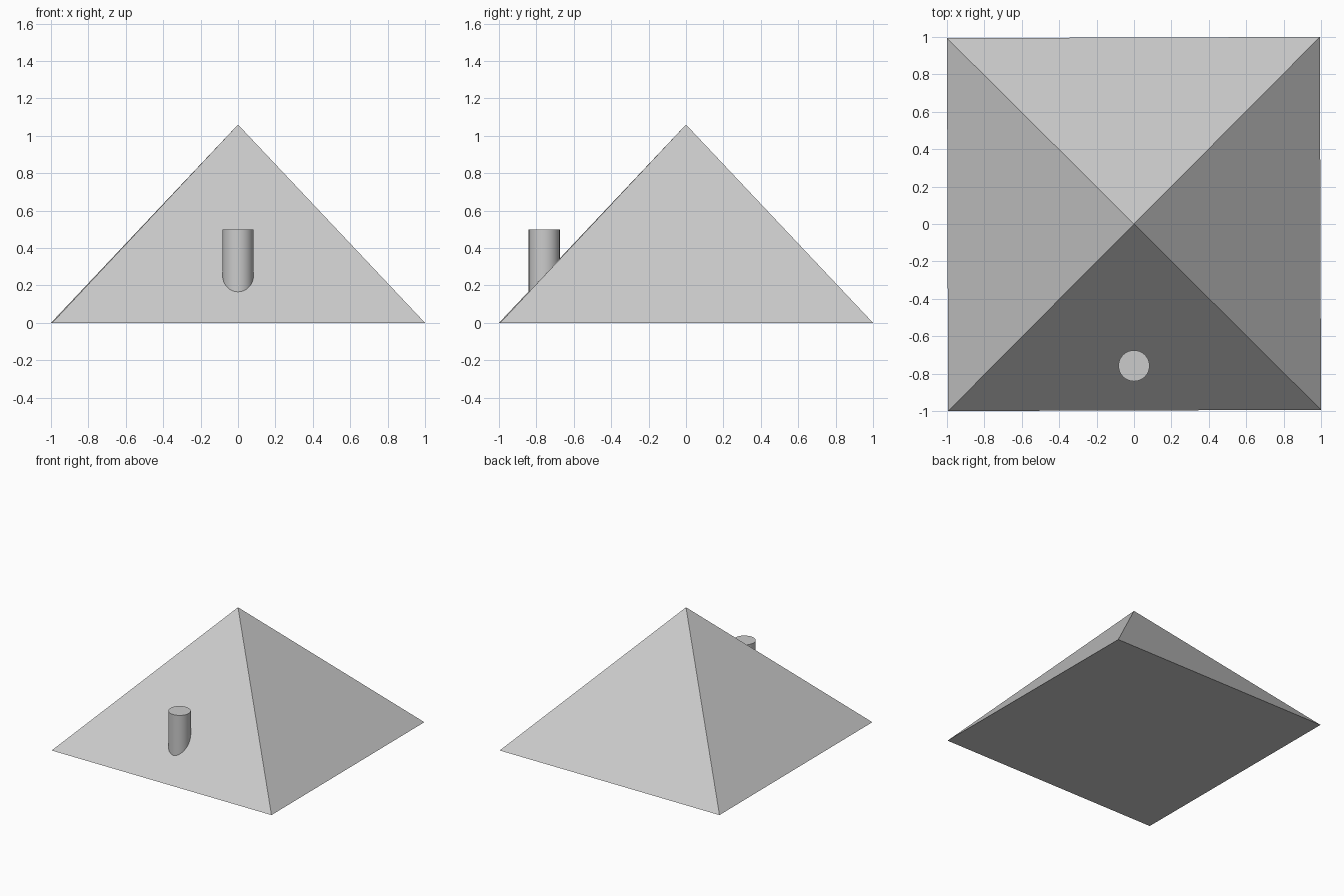
import bpy, math

if "Cube" in bpy.data.objects:
    bpy.data.objects.remove(bpy.data.objects["Cube"])

# Pyramid roof: four-sided cone, turned very slightly off square
turn = math.radians(0.18)
half = 1.0 / (math.cos(turn) + math.sin(turn))
height = 1.06
bpy.ops.mesh.primitive_cone_add(vertices=4, radius1=half * math.sqrt(2), radius2=0,
                                depth=height, location=(0, 0, height / 2),
                                rotation=(0, 0, math.radians(45) + turn))
roof = bpy.context.object
roof.name = "roof"
bpy.ops.object.transform_apply(location=False, rotation=True, scale=True)

# Round chimney standing in the front slope
top, bottom = 0.5, 0.1
bpy.ops.mesh.primitive_cylinder_add(vertices=32, radius=0.083, depth=top - bottom,
                                    location=(0, -0.758, (top + bottom) / 2))
chimney = bpy.context.object
chimney.name = "chimney"
bpy.ops.object.shade_smooth_by_angle(angle=math.radians(30))
